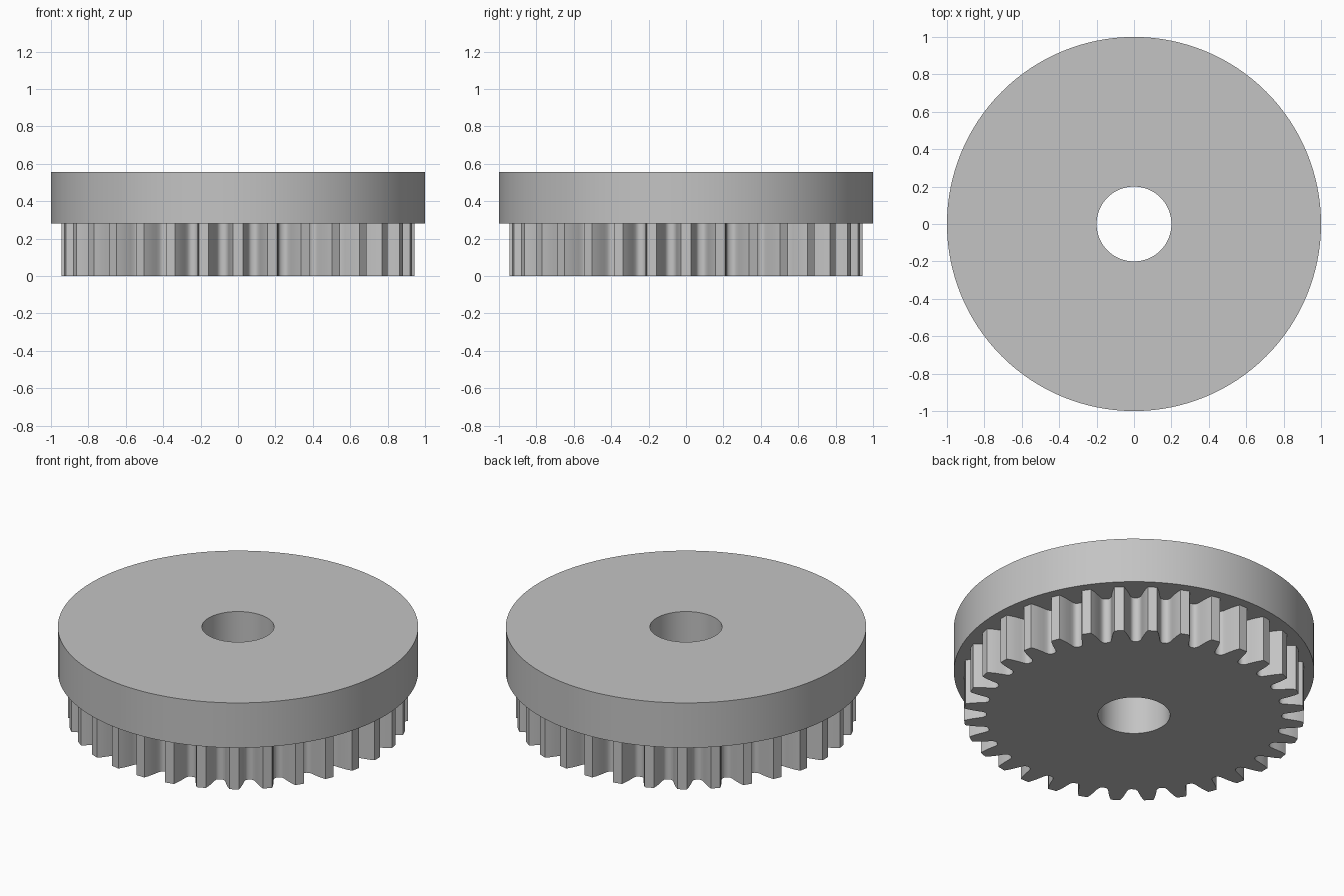
import bpy, bmesh
from math import sin, cos, pi, atan2, hypot

if "Cube" in bpy.data.objects:
    bpy.data.objects.remove(bpy.data.objects["Cube"], do_unlink=True)

BORE = 0.2
TEETH = 32
GEAR_TOP = 0.28
RIM_TOP = 0.555

grey = bpy.data.materials.new("plain grey")
grey.use_nodes = True
colour = (0.55, 0.55, 0.55, 1)
grey.diffuse_color = colour
grey.node_tree.nodes["Principled BSDF"].inputs["Base Color"].default_value = colour


def bored_solid(name, outline, z0, z1):
    """Extrude an outline of (angle, radius) pairs, with a round bore through it."""
    bm = bmesh.new()

    def ring(z, bore):
        return [bm.verts.new(((BORE if bore else r) * cos(a),
                              (BORE if bore else r) * sin(a), z))
                for a, r in outline]

    # Rings run up the outside, then down the bore
    rings = [ring(z0, False), ring(z1, False), ring(z1, True), ring(z0, True)]
    n = len(outline)
    for k in range(4):
        low, high = rings[k], rings[(k + 1) % 4]
        for i in range(n):
            j = (i + 1) % n
            bm.faces.new((low[i], low[j], high[j], high[i]))
    bmesh.ops.recalc_face_normals(bm, faces=bm.faces)
    mesh = bpy.data.meshes.new(name)
    bm.to_mesh(mesh)
    bm.free()
    mesh.materials.append(grey)
    obj = bpy.data.objects.new(name, mesh)
    bpy.context.collection.objects.link(obj)
    bpy.ops.object.select_all(action='DESELECT')
    obj.select_set(True)
    bpy.context.view_layer.objects.active = obj
    bpy.ops.object.shade_smooth_by_angle(angle=pi / 6)
    return obj


# Plain round flange on top
segments = 128
bored_solid("flange", [(2 * pi * i / segments, 1.0) for i in range(segments)],
            GEAR_TOP, RIM_TOP)

# Half a tooth from root to tip: (height along tooth, half width)
flank = [(0.817, 0.070), (0.824, 0.060), (0.838, 0.053), (0.86, 0.049),
         (0.89, 0.043), (0.92, 0.035), (0.944, 0.026)]
half = [(-atan2(w, h), hypot(w, h)) for h, w in flank]
tooth = half + [(-a, r) for a, r in reversed(half)]

# Toothed gear underneath
gear_outline = [(2 * pi * t / TEETH + a, r) for t in range(TEETH) for a, r in tooth]
bored_solid("gear", gear_outline, 0.0, GEAR_TOP)
